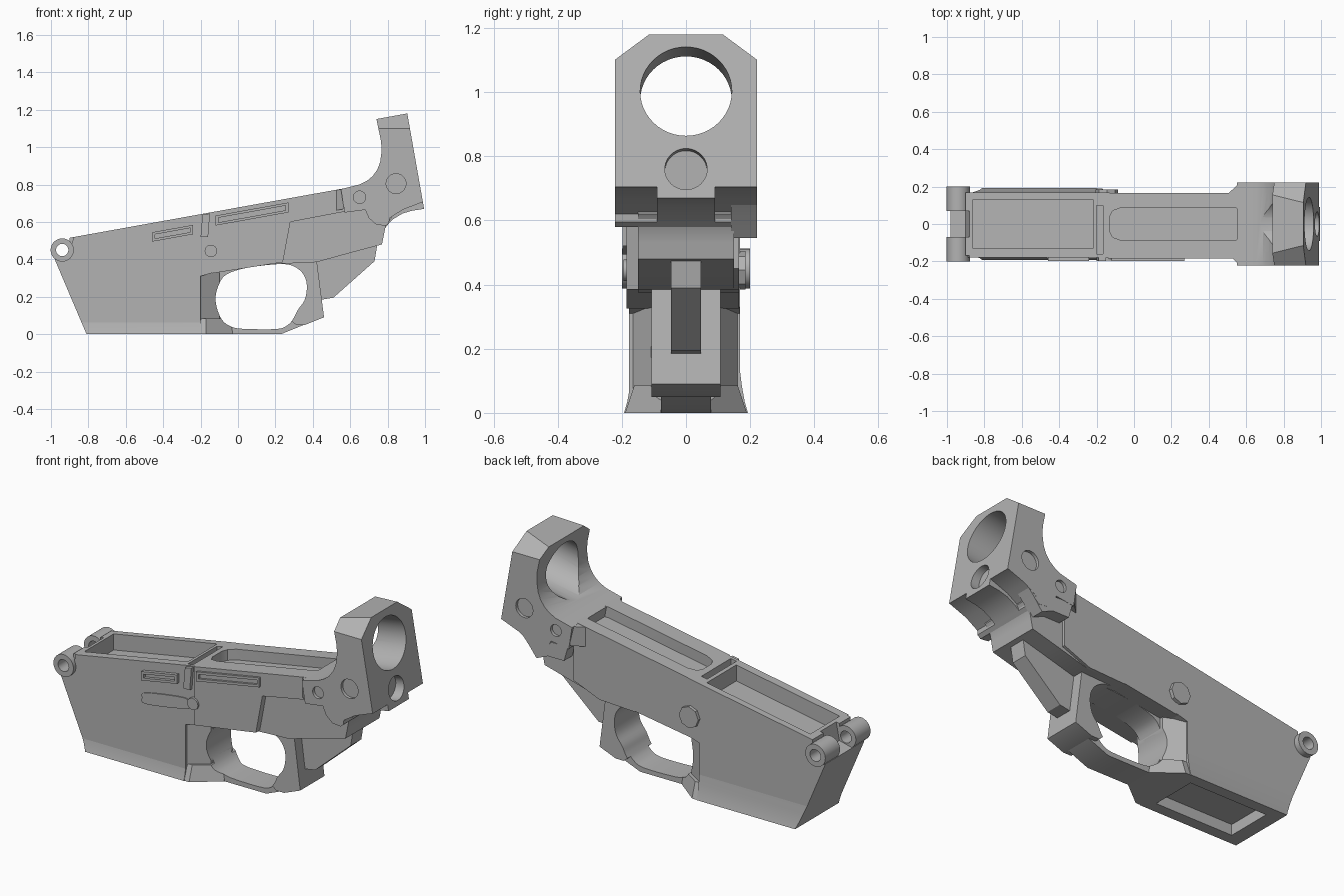
import bpy, bmesh, math
from mathutils import Vector

if "Cube" in bpy.data.objects:
    bpy.data.objects.remove(bpy.data.objects["Cube"], do_unlink=True)

grey = bpy.data.materials.new("plain grey")
grey.use_nodes = True
grey.diffuse_color = (0.45, 0.45, 0.45, 1)
grey.node_tree.nodes["Principled BSDF"].inputs["Base Color"].default_value = (0.45, 0.45, 0.45, 1)
parts = []


def prism(name, pts, lo, hi, axis="y"):
    """Extrude a closed profile along one axis."""
    place = {"x": lambda a, b, d: (d, a, b),
             "y": lambda a, b, d: (a, d, b),
             "z": lambda a, b, d: (a, b, d)}[axis]
    bm = bmesh.new()
    rings = [[bm.verts.new(place(a, b, d)) for a, b in pts] for d in (lo, hi)]
    n = len(pts)
    bm.faces.new(rings[0])
    bm.faces.new(rings[1])
    for i in range(n):
        j = (i + 1) % n
        bm.faces.new((rings[0][i], rings[0][j], rings[1][j], rings[1][i]))
    bmesh.ops.recalc_face_normals(bm, faces=bm.faces)
    mesh = bpy.data.meshes.new(name)
    bm.to_mesh(mesh)
    bm.free()
    mesh.materials.append(grey)
    ob = bpy.data.objects.new(name, mesh)
    bpy.context.collection.objects.link(ob)
    parts.append(ob)
    return ob


def cut(ob, cutter):
    cutter.hide_render = True
    mod = ob.modifiers.new("cut", "BOOLEAN")
    mod.operation = "DIFFERENCE"
    mod.object = cutter
    bpy.context.view_layer.objects.active = ob
    bpy.ops.object.modifier_apply(modifier=mod.name)
    parts.remove(cutter)
    bpy.data.objects.remove(cutter, do_unlink=True)


def disc(x, z, r, n=32):
    return [(x + r * math.cos(math.tau * i / n), z + r * math.sin(math.tau * i / n)) for i in range(n)]


def smooth_loop(pts, steps=4):
    """Round a closed profile with a spline through its points."""
    p = [Vector(q) for q in pts]
    n = len(p)
    out = []
    for i in range(n):
        a, b, c, d = (p[(i + k - 1) % n] for k in range(4))
        for s in range(steps):
            t = s / steps
            q = 0.5 * (2 * b + (c - a) * t + (2 * a - 5 * b + 4 * c - d) * t ** 2
                       + (3 * b - a - 3 * c + d) * t ** 3)
            out.append((q.x, q.y))
    return out


def top(x):
    return 0.51 + 0.18 * (x + 0.93)


def band(x0, x1, low, high):
    """Sloped strip measured from the top deck line."""
    return [(x0, top(x0) + low), (x1, top(x1) + low), (x1, top(x1) + high), (x0, top(x0) + high)]


def deck_prism(name, pts, low, high):
    """Plan outline extruded between two depths from the sloped deck."""
    ob = prism(name, pts, low, high, "z")
    for v in ob.data.vertices:
        v.co.z += top(v.co.x)
    return ob


# Front box with shallow decorative recesses above and below
front_box = prism("front_box", [(-0.98, 0.40), (-0.81, 0), (-0.2, 0), (-0.2, 0.31), (-0.13, 0.33),
                                (-0.13, top(-0.13)), (-0.88, top(-0.88)), (-0.9, 0.42)], -0.178, 0.168)
cut(front_box, prism("c", band(-0.86, -0.22, -0.09, 0.1), -0.13, 0.13))
cut(front_box, prism("c", [(-0.73, -0.1), (-0.25, -0.1), (-0.25, 0.06), (-0.73, 0.06)], -0.13, 0.13))
cut(front_box, prism("c", band(-0.2, -0.165, -0.06, 0.1), -0.16, 0.1))

# Flared lower lip, following the raked front edge
for side, name in ((-1, "right_lip"), (1, "left_lip")):
    lip = prism(name, [(side * y, z) for y, z in ((0.15, 0), (0.193, 0), (0.183, 0.035), (0.174, 0.085),
                                                  (0.166, 0.15), (0.15, 0.15))], -0.81, -0.2, "x")
    for v in lip.data.vertices:
        if v.co.x < -0.5:
            v.co.x -= 0.425 * v.co.z

# Front lugs
for side, name in ((-1, "right_lug"), (1, "left_lug")):
    a, b = sorted((side * 0.07, side * 0.2))
    lug = prism(name, disc(-0.94, 0.45, 0.062), a, b)
    cut(lug, prism("c", disc(-0.94, 0.45, 0.033), -0.3, 0.3))
    a, b = sorted((side * 0.07, side * 0.168))
    prism(name + "_web", [(-0.91, 0.39), (-0.86, 0.39), (-0.86, top(-0.86)), (-0.9, top(-0.9))], a, b)

# Main body, solid with a shallow top tray
main_body = prism("main_body", [(-0.14, 0.325), (0.24, 0.385), (0.28, 0.60), (0.7, 0.68),
                                (0.7, top(0.7)), (-0.14, top(-0.14))], -0.185, 0.165)
tray = [(-0.07, -0.087), (0.54, -0.087), (0.59, -0.07), (0.61, -0.045), (0.72, -0.045), (0.72, 0.045),
        (0.61, 0.045), (0.59, 0.07), (0.54, 0.087), (-0.07, 0.087), (-0.115, 0.07), (-0.13, 0.04),
        (-0.13, -0.04), (-0.115, -0.07)]
cut(main_body, deck_prism("c", tray, -0.06, 0.3))

# Recessed rear lower body, flush on the left side
prism("rear_lower_body", [(0.2, 0.375), (0.42, 0.385), (0.62, 0.44), (0.77, 0.48), (0.78, 0.53),
                          (0.79, 0.58), (0.82, 0.62), (0.82, 0.68), (0.7, 0.7), (0.25, 0.63)], -0.15, 0.15)
prism("left_rear_panel", [(0.2, 0.375), (0.42, 0.385), (0.58, 0.45), (0.58, 0.7), (0.2, 0.63)], 0.14, 0.165)

# Finger guard loop, its flared front root and the rear post
opening = smooth_loop([(-0.12, 0.2), (-0.11, 0.13), (-0.08, 0.07), (-0.03, 0.038), (0.04, 0.028),
                       (0.21, 0.028), (0.27, 0.052), (0.30, 0.09), (0.32, 0.13), (0.355, 0.18),
                       (0.368, 0.24), (0.36, 0.3), (0.32, 0.35), (0.24, 0.375), (0.05, 0.355),
                       (-0.06, 0.32), (-0.1, 0.27)])
guard = prism("guard_loop", [(-0.2, 0), (0.23, 0), (0.37, 0.057), (0.37, 0.4), (-0.2, 0.33)], -0.078, 0.078)
post = prism("rear_post", [(0.27, 0.085), (0.31, 0.05), (0.36, 0.05), (0.46, 0.09), (0.42, 0.4),
                           (0.24, 0.4)], -0.107, 0.107)
root = prism("guard_root", [(-0.2, -0.165), (-0.1, -0.095), (-0.1, 0.095), (-0.2, 0.16)], 0.01, 0.33, "z")
flare = prism("guard_flare", [(-0.2, -0.19), (-0.17, -0.19), (-0.03, -0.08), (-0.03, 0.08),
                              (-0.17, 0.19), (-0.2, 0.19)], 0, 0.085, "z")
for v in flare.data.vertices:
    if v.co.z > 0.05:
        v.co.y *= 0.85
for ob in (guard, post, root, flare):
    cut(ob, prism("c", opening, -0.3, 0.3))
prism("rear_fin", [(0.42, 0.18), (0.51, 0.195), (0.73, 0.39), (0.745, 0.48), (0.4, 0.42)], -0.047, 0.047)

# Rear tower with chamfered crown, smooth ring and shallow dimples
tower = prism("rear_tower", [(0.74, 1.15), (0.905, 1.18), (0.995, 0.67), (0.93, 0.66), (0.88, 0.645),
                             (0.83, 0.615), (0.79, 0.58), (0.74, 0.585), (0.70, 0.62), (0.68, 0.665),
                             (0.57, 0.65), (0.55, 0.775), (0.61, 0.79), (0.65, 0.80), (0.69, 0.82),
                             (0.72, 0.845), (0.745, 0.88), (0.76, 0.92), (0.768, 0.98), (0.765, 1.03)],
              -0.222, 0.222)
for s, name in ((-1, "right_shoulder"), (1, "left_shoulder")):
    cut(tower, prism("c", [(s * 0.115, 1.18), (s * 0.23, 1.095), (s * 0.4, 1.095),
                           (s * 0.4, 1.4), (s * 0.115, 1.4)], 0, 1.2, "x"))
    a, b = sorted((s * 0.205, s * 0.3))
    cut(tower, prism("c", disc(0.845, 0.805, 0.053), a, b))
    cut(tower, prism("c", disc(0.65, 0.732, 0.033), a, b))
    # Undercut on each side of the central neck
    a, b = sorted((s * 0.09, s * 0.3))
    cut(tower, prism("c", [(1.1, 0.705), (0.985, 0.705), (0.88, 0.665), (0.81, 0.62), (0.8, 0.5),
                           (1.1, 0.5)], a, b))
    deck_prism(name, [(0.49, s * 0.15), (0.565, s * 0.15), (0.565, s * 0.22)], -0.11, -0.002)


def sloped_bore(radius, z, x0, x1):
    bore = prism("c", disc(0, z, radius, 48), x0, x1, "x")
    for v in bore.data.vertices:
        v.co.z += 0.18 * (v.co.x - 0.95)
    return bore


cut(tower, sloped_bore(0.143, 1.005, 0.5, 1.2))
cut(tower, sloped_bore(0.066, 0.755, 0.93, 1.2))

# Left skirt hanging below the tower
prism("left_tower_skirt", [(0.575, 0.66), (0.6, 0.575), (0.7, 0.575), (0.77, 0.545), (0.82, 0.61),
                           (0.86, 0.655)], 0.14, 0.221)

# Framed grooves and raised trim on the right side
for x0, x1, low, high in ((-0.46, -0.24, -0.1, -0.05), (-0.12, 0.27, -0.075, -0.022)):
    frame = prism("groove_frame", band(x0, x1, low, high), -0.198, -0.17)
    cut(frame, prism("c", band(x0 + 0.015, x1 - 0.015, low + 0.014, high - 0.014), -0.3, -0.18))
prism("side_pad", smooth_loop([(-0.465, 0.392), (-0.44, 0.362), (-0.2, 0.40), (-0.18, 0.425),
                               (-0.2, 0.46), (-0.44, 0.425)]), -0.184, -0.17)
prism("fence_edge", [(-0.2, 0.52), (-0.16, 0.52), (-0.15, 0.645), (-0.19, 0.638)], -0.198, -0.17)
prism("right_boss", disc(-0.145, 0.445, 0.033), -0.195, -0.17)
prism("left_boss", disc(-0.145, 0.445, 0.06, 8), 0.15, 0.185)

# Smooth curved faces, crisp edges
bpy.ops.object.select_all(action="DESELECT")
for ob in parts:
    ob.select_set(True)
bpy.context.view_layer.objects.active = parts[0]
bpy.ops.object.shade_smooth_by_angle(angle=math.radians(30))
